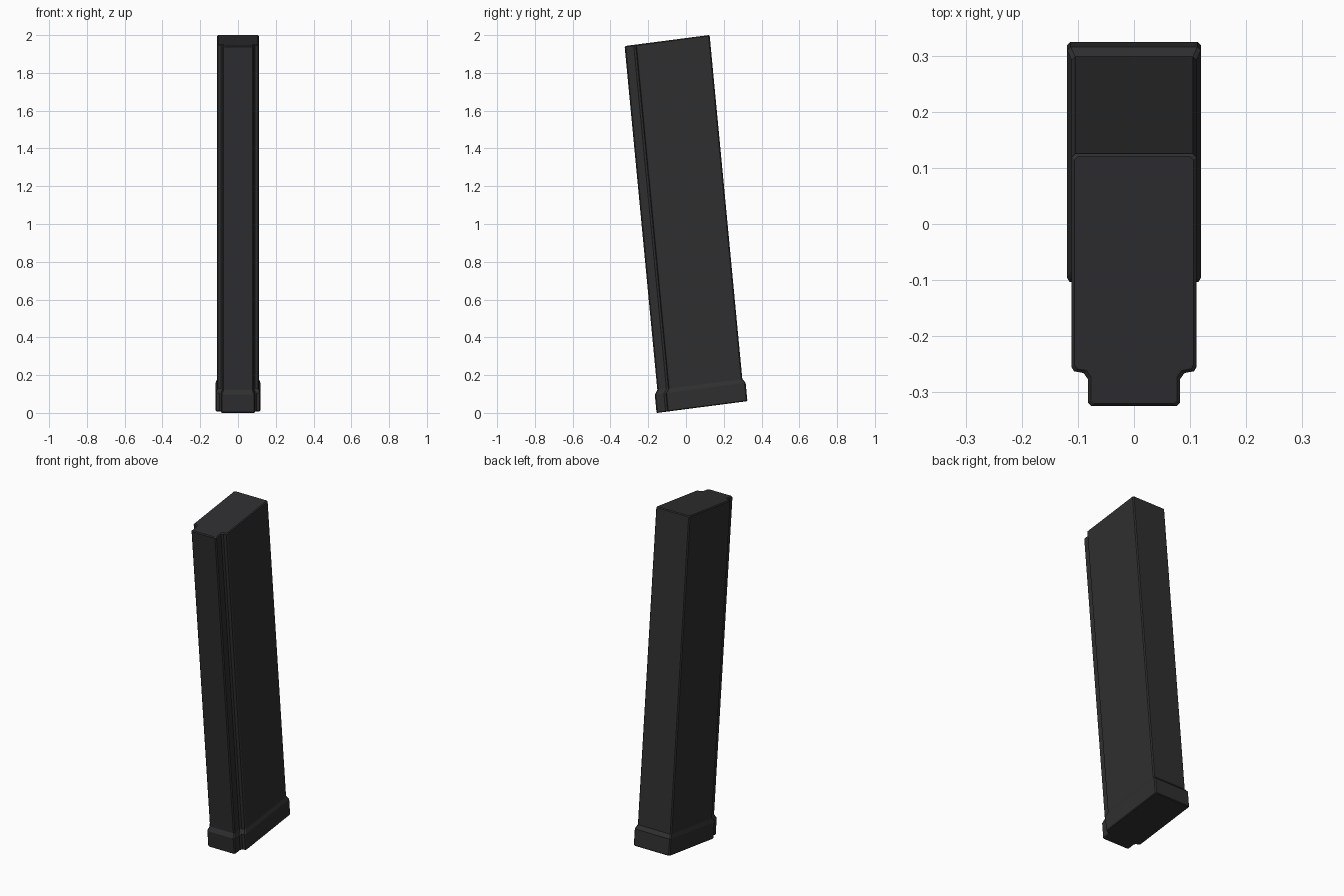
import bpy, bmesh

if "Cube" in bpy.data.objects:
    bpy.data.objects.remove(bpy.data.objects["Cube"])

TILT = 0.130    # slope of the end planes (z per y)
LEAN = 0.0951   # forward lean of the axis (y per z)
TOP = 1.9714    # height of the axis at the top plane

# Right half of the cross-section (x, y): wide body with a narrower front rail
HALF = [(0.105, 0.225), (0.111, 0.219), (0.111, -0.156), (0.107, -0.163),
        (0.090, -0.166), (0.082, -0.177), (0.082, -0.219), (0.076, -0.225)]
PROFILE = HALF + [(-x, y) for x, y in reversed(HALF)]

mat = bpy.data.materials.new("dark_polymer")
mat.diffuse_color = (0.028, 0.028, 0.030, 1)
mat.use_nodes = True
mat.node_tree.nodes["Principled BSDF"].inputs["Base Color"].default_value = mat.diffuse_color


def loft(name, sections):
    """Skin slanted cross-sections given as (axis height, x outset, y outset)."""
    bm = bmesh.new()
    loops = []
    for z, ox, oy in sections:
        centre = -0.1 + (TOP - z) * LEAN
        loop = []
        for x, y in PROFILE:
            px = x + (ox if x > 0 else -ox)
            py = y + (oy if y > 0 else -oy)
            loop.append(bm.verts.new((px, centre + py, z + TILT * py)))
        loops.append(loop)
    n = len(PROFILE)
    for a, b in zip(loops, loops[1:]):
        for i in range(n):
            j = (i + 1) % n
            bm.faces.new((a[i], a[j], b[j], b[i]))
    bm.faces.new(loops[0])
    bm.faces.new(loops[-1])
    bmesh.ops.recalc_face_normals(bm, faces=bm.faces[:])
    mesh = bpy.data.meshes.new(name)
    bm.to_mesh(mesh)
    bm.free()
    mesh.materials.append(mat)
    obj = bpy.data.objects.new(name, mesh)
    bpy.context.collection.objects.link(obj)
    return obj


# Long slanted body with a small bevel around the top
loft("body", [(0.14, 0, 0), (TOP - 0.005, 0, 0), (TOP, -0.005, -0.005)])

# Thicker base plate with bevelled upper and lower rims
loft("base_plate", [(0.0308, 0.004, 0.0115), (0.035, 0.008, 0.0155),
                    (0.128, 0.008, 0.0155), (0.150, 0, 0)])
